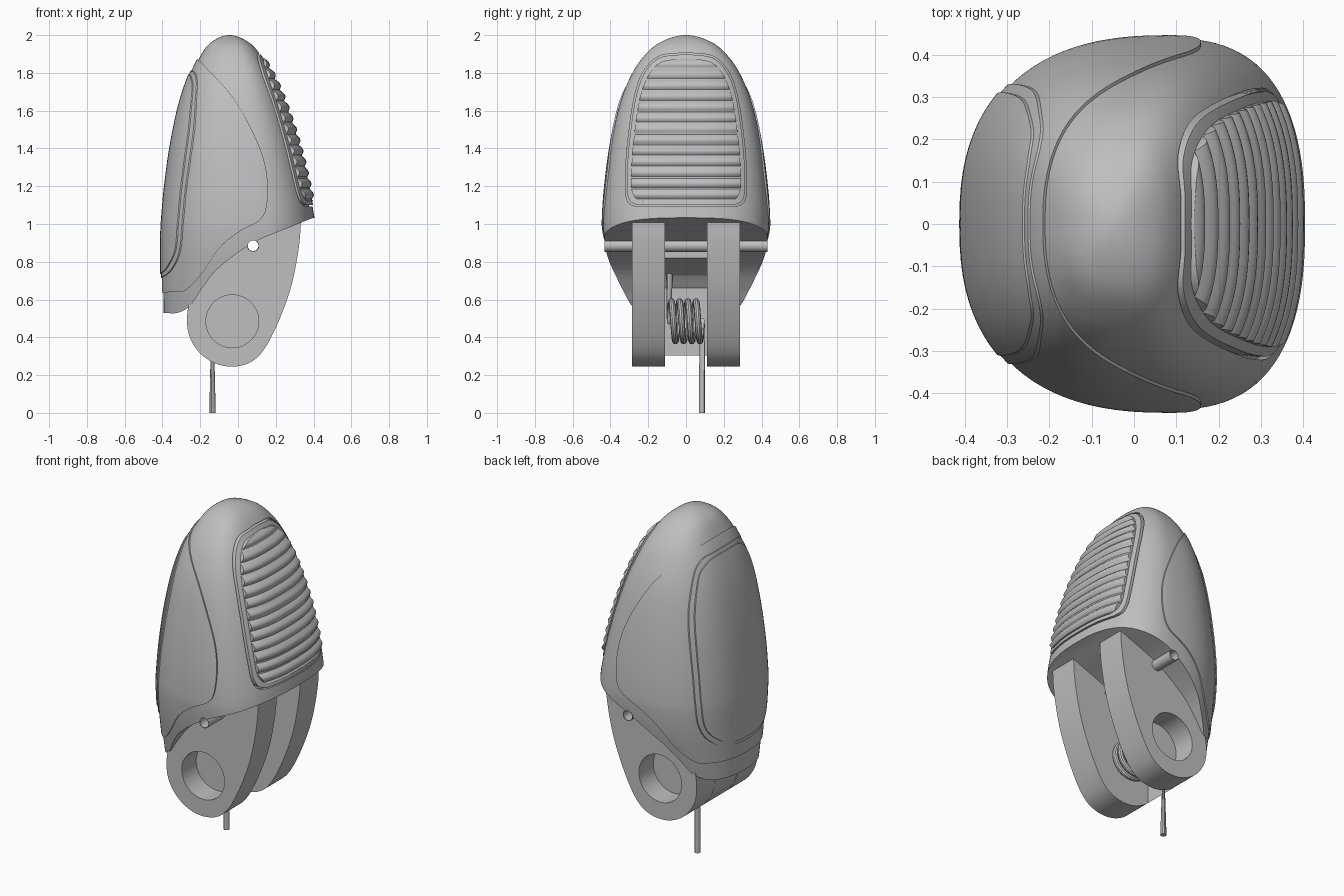
import bpy
import bmesh
import math
from mathutils import Vector

if "Cube" in bpy.data.objects:
    bpy.data.objects.remove(bpy.data.objects["Cube"])

grey = bpy.data.materials.new("plain grey")
grey.use_nodes = True
grey.diffuse_color = (0.52, 0.52, 0.52, 1)
grey.node_tree.nodes["Principled BSDF"].inputs["Base Color"].default_value = (0.52, 0.52, 0.52, 1)


def spline(points, steps):
    """Smooth curve through the inner points; the outer two only steer it."""
    out = []
    for a, b, c, d in zip(points, points[1:], points[2:], points[3:]):
        for i in range(steps):
            t = i / steps
            out.append([0.5 * (2 * q + (r - p) * t + (2 * p - 5 * q + 4 * r - s) * t * t
                               + (3 * q - p - 3 * r + s) * t ** 3)
                        for p, q, r, s in zip(a, b, c, d)])
    return out + [list(points[-2])]


def open_curve(points, steps=8):
    return spline([points[0]] + points + [points[-1]], steps)


def closed_curve(points, steps=8):
    return spline([points[-1]] + points + points[:2], steps)[:-1]


def finish(bm, name):
    bmesh.ops.recalc_face_normals(bm, faces=bm.faces)
    mesh = bpy.data.meshes.new(name)
    bm.to_mesh(mesh)
    bm.free()
    mesh.materials.append(grey)
    ob = bpy.data.objects.new(name, mesh)
    bpy.context.scene.collection.objects.link(ob)
    return ob


def prism(name, outline, axis, start, end):
    """Extrude an outline of (x, z) along y, or of (y, z) along x."""
    bm = bmesh.new()
    place = (lambda u, w, d: (u, d, w)) if axis == "y" else (lambda u, w, d: (d, u, w))
    face = bm.faces.new([bm.verts.new(place(u, w, start)) for u, w in outline])
    moved = bmesh.ops.extrude_face_region(bm, geom=[face])["geom"]
    shift = Vector(place(0, 0, end - start))
    bmesh.ops.translate(bm, vec=shift, verts=[v for v in moved if isinstance(v, bmesh.types.BMVert)])
    return finish(bm, name)


def circle(x, z, r, n=48):
    return [(x + r * math.cos(2 * math.pi * i / n), z + r * math.sin(2 * math.pi * i / n)) for i in range(n)]


def boolean(ob, cutter, operation):
    mod = ob.modifiers.new("cut", "BOOLEAN")
    mod.operation, mod.solver, mod.object = operation, "EXACT", cutter
    bpy.context.view_layer.objects.active = ob
    bpy.ops.object.modifier_apply(modifier=mod.name)
    bpy.data.objects.remove(cutter)


# Body sections: height, back x, front x, half width
SECTIONS = [
    (.30, -.385, .41, .29), (.45, -.390, .41, .325), (.6, -.395, .41, .365), (.8, -.395, .41, .415),
    (.95, -.394, .41, .436), (1.05, -.388, .402, .437), (1.2, -.374, .372, .426),
    (1.4, -.347, .324, .40), (1.6, -.307, .26, .36), (1.75, -.262, .2, .308),
    (1.87, -.210, .135, .238), (1.96, -.145, .06, .14), (2.0, -.045, -.045, 0),
    (1.96, .06, -.145, -.14)]


def body(name, offset, steps=8, n=96):
    """Egg-shaped loft, grown outward by offset(z)."""
    bm = bmesh.new()
    rings = []
    for z, back, front, half in spline(SECTIONS, steps):
        d = offset(z)
        back, front, half = back - d, front + d, max(half + d, .002)
        back, front = min(back, -.046), max(front, -.044)
        mid = back + .6 * (front - back)
        ring = []
        for i in range(n):
            a = 2 * math.pi * i / n
            c, s = math.cos(a), math.sin(a)
            x = math.copysign(abs(c) ** .8, c) * ((front - mid) if c > 0 else (mid - back))
            ring.append(bm.verts.new((mid + x, half * math.copysign(abs(s) ** .8, s), z)))
        rings.append(ring)
    for lo, hi in zip(rings, rings[1:]):
        for i in range(n):
            j = (i + 1) % n
            bm.faces.new((lo[i], lo[j], hi[j], hi[i]))
    bm.faces.new(rings[0])
    bm.faces.new(rings[-1])
    return finish(bm, name)


def mirrored(half):
    return half + [(-u, w) for u, w in reversed(half)]


parts = []

# Shell with a swept underside and a cross hole
PIN = (.08, .885)
under = open_curve([(-.6, .54), (-.4, .53), (-.32, .53), (-.25, .57), (-.19, .66), (-.1, .77),
                    (.08, .9), (.28, .985), (.41, 1.035), (.6, 1.08)])
shell = body("shell", lambda z: 0)
boolean(shell, prism("keep", under + [(.6, 2.2), (-.6, 2.2)], "y", -.6, .6), "INTERSECT")
boolean(shell, prism("hole", circle(*PIN, .029), "y", -.6, .6), "DIFFERENCE")
parts.append(shell)

# Raised panel wrapping the back and sides
edge = open_curve([(-.23, 1.885), (-.18, 1.84), (-.02, 1.66), (.1, 1.44), (.15, 1.28), (.155, 1.12),
                   (.12, 1.025), (0, .955), (-.1, .87), (-.19, .74), (-.27, .655), (-.34, .64), (-.6, .635)])
panel = body("wrap_panel", lambda z: .008)
boolean(panel, prism("keep", edge + [(-.6, 1.885)], "y", -.6, .6), "INTERSECT")
parts.append(panel)

# Back pad: two low steps make its soft border
for name, grow, inset in (("back_pad_border", .013, 0), ("back_pad", .018, .02)):
    half = [(.1, .72 + inset), (.24 - inset, .76 + inset), (.32 - inset, .9), (.33 - inset, 1.2),
            (.31 - inset, 1.5), (.25 - inset, 1.7), (.18 - inset, 1.79 - inset), (.08, 1.81 - inset)]
    pad = body(name, lambda z: grow)
    boolean(pad, prism("keep", closed_curve(mirrored(half)), "x", -.6, -.17), "INTERSECT")
    parts.append(pad)

# Front grip: frame and ribbed insert, set in a narrow groove
def grip_outline(i):
    half = [(.15, 1.1 + i), (.27 - i, 1.105 + i), (.308 - i, 1.15 + i), (.312 - i, 1.25), (.302 - i, 1.42),
            (.27 - i, 1.65), (.225 - i, 1.79 - i / 2), (.15 - i / 2, 1.875 - i), (.05, 1.895 - i)]
    return closed_curve(mirrored(half))


groove = prism("groove", grip_outline(-.008), "x", .02, .6)
boolean(groove, body("core", lambda z: -.018), "DIFFERENCE")
boolean(shell, groove, "DIFFERENCE")
frame = body("grip_frame", lambda z: .004)
boolean(frame, prism("keep", grip_outline(0), "x", 0, .6), "INTERSECT")
parts.append(frame)
ribs = body("grip_ribs", lambda z: .002 + .018 * abs(math.sin(math.pi * (z - 1.13) / .058)), 22)
boolean(ribs, prism("keep", grip_outline(.022), "x", .02, .6), "INTERSECT")
parts.append(ribs)

# Two hinge arms with blind bores
PIVOT = (-.03, .485)
arm_outline = closed_curve([(-.03, .245), (.06, .265), (.13, .325), (.2, .45), (.27, .63), (.31, .8),
                            (.33, .97), (.31, 1.06), (.1, 1.08), (-.1, 1.0), (-.2, .78), (-.25, .62),
                            (-.27, .5), (-.255, .4), (-.2, .315), (-.12, .262)])
for name, side in (("left_arm", -1), ("right_arm", 1)):
    arm = prism(name, arm_outline, "y", side * .11, side * .285)
    boolean(arm, prism("bore", circle(*PIVOT, .14), "y", side * .15, side * .4), "DIFFERENCE")
    boolean(arm, prism("hole", circle(*PIN, .029), "y", -.6, .6), "DIFFERENCE")
    parts.append(arm)

# Web joining the arms at the back
web = prism("rear_web", [(-.19, .305), (-.235, .36), (-.262, .43), (-.268, .5), (-.245, .62), (-.2, .78),
                         (-.1, .95), (.03, .95), (.03, .82), (-.19, .7)], "y", -.115, .115)
parts.append(web)

# Hollow cross pin
pin = prism("cross_pin", circle(*PIN, .032, 32), "y", -.432, .432)
boolean(pin, prism("hole", circle(*PIN, .028), "y", -.6, .6), "DIFFERENCE")
parts.append(pin)

# Torsion spring: coil with one leg up and one leg down
TURNS, R = 4.0, .105
path = [(PIVOT[0] - R, -.088, .77)]
for i in range(int(TURNS * 32) + 1):
    a = math.pi - 2 * math.pi * i / 32
    path.append((PIVOT[0] + R * math.cos(a), -.088 + .173 * i / (TURNS * 32), PIVOT[1] + R * math.sin(a)))
path.append((PIVOT[0] - R, .085, 0))
curve = bpy.data.curves.new("spring", "CURVE")
curve.dimensions = "3D"
curve.bevel_depth, curve.bevel_resolution, curve.use_fill_caps = .017, 3, True
line = curve.splines.new("POLY")
line.points.add(len(path) - 1)
for point, co in zip(line.points, path):
    point.co = (*co, 1)
curve.materials.append(grey)
spring = bpy.data.objects.new("spring", curve)
bpy.context.scene.collection.objects.link(spring)
bpy.ops.object.select_all(action="DESELECT")
spring.select_set(True)
bpy.context.view_layer.objects.active = spring
bpy.ops.object.convert(target="MESH")
parts.append(bpy.context.view_layer.objects.active)

# Smooth shading with crisp edges
for ob in parts:
    bpy.ops.object.select_all(action="DESELECT")
    ob.select_set(True)
    bpy.context.view_layer.objects.active = ob
    bpy.ops.object.shade_smooth_by_angle(angle=math.radians(32))
